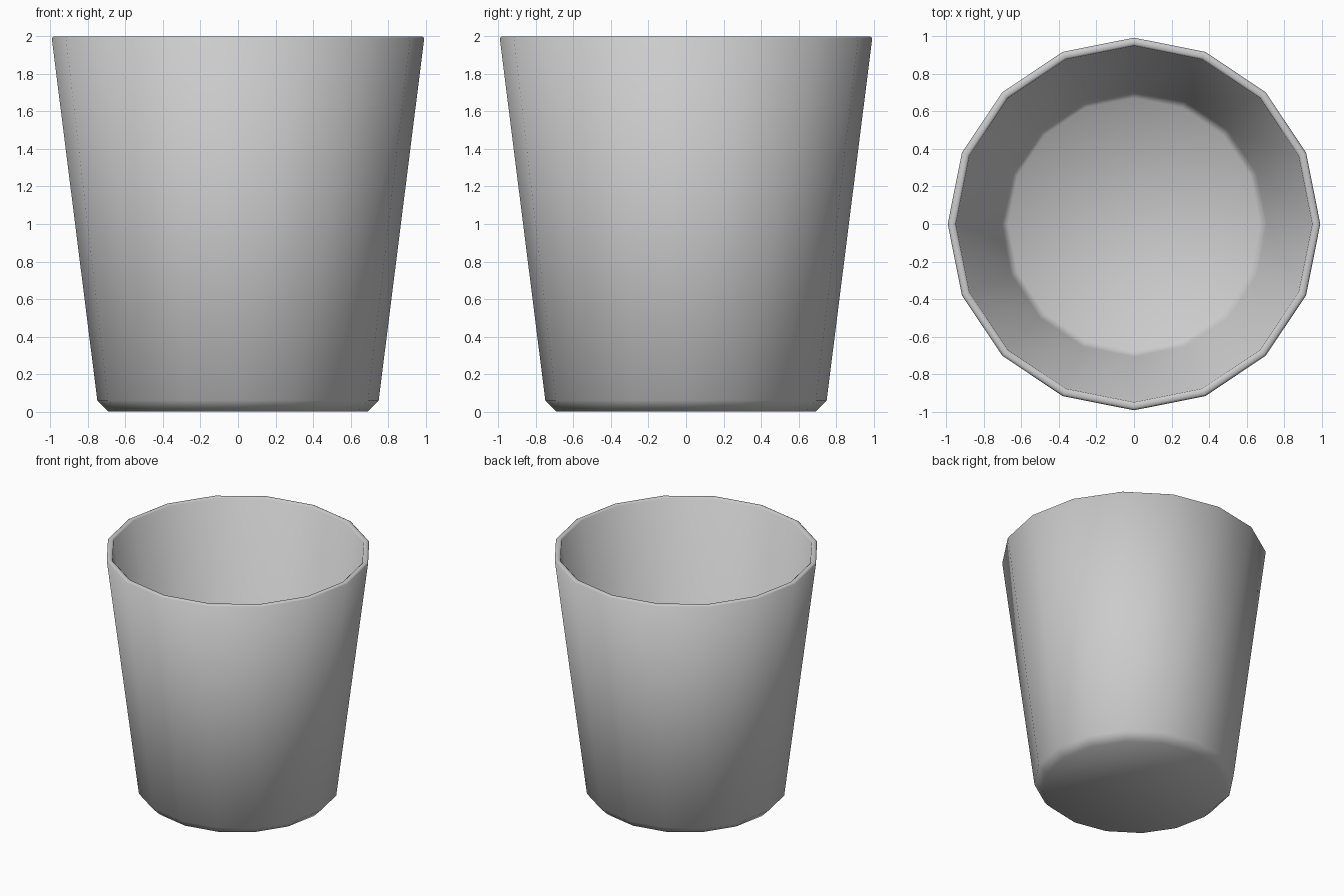
import bpy, bmesh, math

if "Cube" in bpy.data.objects:
    bpy.data.objects.remove(bpy.data.objects["Cube"])

SIDES = 16
# Profile (radius, height): outer base, chamfer, wall, rim, inner wall, inner floor
PROFILE = [(0.69, 0.0), (0.75, 0.06), (0.993, 1.992), (0.98, 2.0), (0.96, 2.0),
           (0.95, 1.992), (0.708, 0.08), (0.672, 0.042)]

bm = bmesh.new()
rings = [[bm.verts.new((r * math.cos(i * math.tau / SIDES),
                        r * math.sin(i * math.tau / SIDES), z))
          for i in range(SIDES)] for r, z in PROFILE]

# Walls between successive rings
for a, b in zip(rings, rings[1:]):
    for i in range(SIDES):
        j = (i + 1) % SIDES
        bm.faces.new((a[i], a[j], b[j], b[i]))

# Underside and inner floor
bm.faces.new(rings[0][::-1])
bm.faces.new(rings[-1])
bmesh.ops.recalc_face_normals(bm, faces=bm.faces[:])
for f in bm.faces:
    f.smooth = True

mesh = bpy.data.meshes.new("cup")
bm.to_mesh(mesh)
bm.free()
bpy.context.collection.objects.link(bpy.data.objects.new("cup", mesh))
